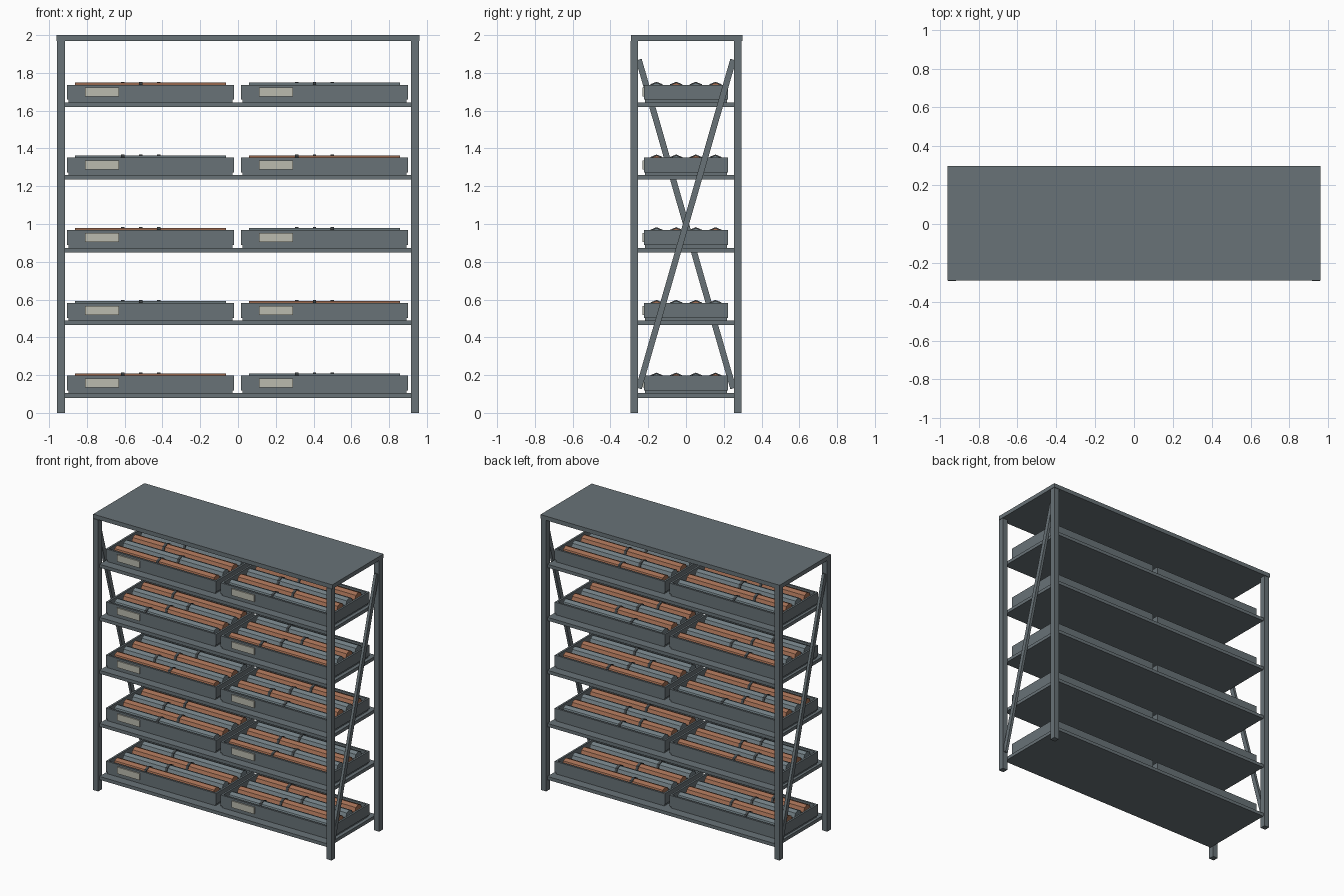
import bpy
from math import pi, atan2, hypot

cube = bpy.data.objects.get("Cube")
if cube:
    bpy.data.objects.remove(cube, do_unlink=True)


def material(name, r, g, b):
    m = bpy.data.materials.new(name)
    m.use_nodes = True
    m.diffuse_color = (r, g, b, 1)
    m.node_tree.nodes["Principled BSDF"].inputs["Base Color"].default_value = (r, g, b, 1)
    return m


STEEL = material("steel_grey", 0.14, 0.17, 0.185)
ORANGE = material("orange_rock", 0.37, 0.16, 0.09)
GREY = material("grey_rock", 0.17, 0.215, 0.235)
DARK = material("dark_joint", 0.06, 0.07, 0.075)
LABEL = material("pale_label", 0.5, 0.5, 0.43)


def finish(name, mat):
    ob = bpy.context.object
    ob.name = name
    ob.data.materials.append(mat)
    return ob


def box(name, x, y, z, mat=STEEL, tilt=0):
    """Box from (min, max) ranges, optionally tilted about x."""
    spans = (x, y, z)
    bpy.ops.mesh.primitive_cube_add(size=1, location=[(a + b) / 2 for a, b in spans])
    ob = finish(name, mat)
    ob.scale = [b - a for a, b in spans]
    ob.rotation_euler.x = tilt
    return ob


def rod(name, x, y, z, radius, length, mat):
    """Eight-sided bar along x with an edge on top."""
    bpy.ops.mesh.primitive_cylinder_add(vertices=8, radius=radius, depth=length,
                                        location=(x, y, z), rotation=(0, pi / 2, 0))
    return finish(name, mat)


# Frame: top panel, posts and one diagonal brace on each end
box("top_panel", (-0.96, 0.96), (-0.29, 0.298), (1.97, 2.0))
for sx, side in ((-1, "right"), (1, "left")):
    for sy, end in ((-1, "front"), (1, "back")):
        xs = sorted((sx * 0.917, sx * 0.957))
        ys = sorted((sy * 0.253, sy * 0.294))
        box(f"{side}_{end}_post", xs, ys, (0, 1.97))
    half = hypot(0.25, 0.87)
    box(f"{side}_brace", (sx * 0.938 - 0.01, sx * 0.938 + 0.01), (-0.016, 0.016),
        (1 - half, 1 + half), tilt=-sx * atan2(0.25, 0.87))


def tray(cx, z, shelf, column):
    """Open tray with four rows of core; z is the shelf top."""
    hx, hy, wall, top = 0.442, 0.222, 0.014, z + 0.093
    x0, x1 = cx - hx, cx + hx
    box("tray_base", (x0 + 0.008, x1 - 0.008), (-hy + 0.006, hy - 0.006), (z, z + 0.02))
    for s in (-1, 1):
        ys = sorted((s * hy, s * (hy - wall)))
        xs = sorted((cx + s * hx, cx + s * (hx - wall)))
        box("tray_long_wall", (x0, x1), ys, (z + 0.014, top))
        box("tray_end_wall", xs, (-hy + wall, hy - wall), (z + 0.014, top))
    # Low dividers between the rows
    for i in (-1, 0, 1):
        box("tray_divider", (x0 + wall, x1 - wall), (i * 0.104 - 0.005, i * 0.104 + 0.005),
            (z + 0.02, z + 0.06))
    # Rows of core alternate in colour, each with a joint
    for row in range(4):
        y = (row - 1.5) * 0.104
        mat = ORANGE if (row + shelf + column) % 2 == 0 else GREY
        rod("core_row", cx, y, z + 0.064, 0.04, 0.8, mat)
        joint = cx - 0.147 + 0.095 * ((row + shelf) % 3)
        rod("core_joint", joint, y, z + 0.064, 0.045, 0.018, DARK)
    # Front label plate
    box("tray_label", (x0 + 0.095, x0 + 0.275), (-hy - 0.009, -hy), (z + 0.03, z + 0.078), LABEL)


# Shelves with two trays each
for shelf in range(5):
    z = 0.08 + shelf * 0.385
    box("shelf", (-0.917, 0.917), (-0.28, 0.28), (z, z + 0.024))
    for column, cx in enumerate((-0.463, 0.457)):
        tray(cx, z + 0.024, shelf, column)
